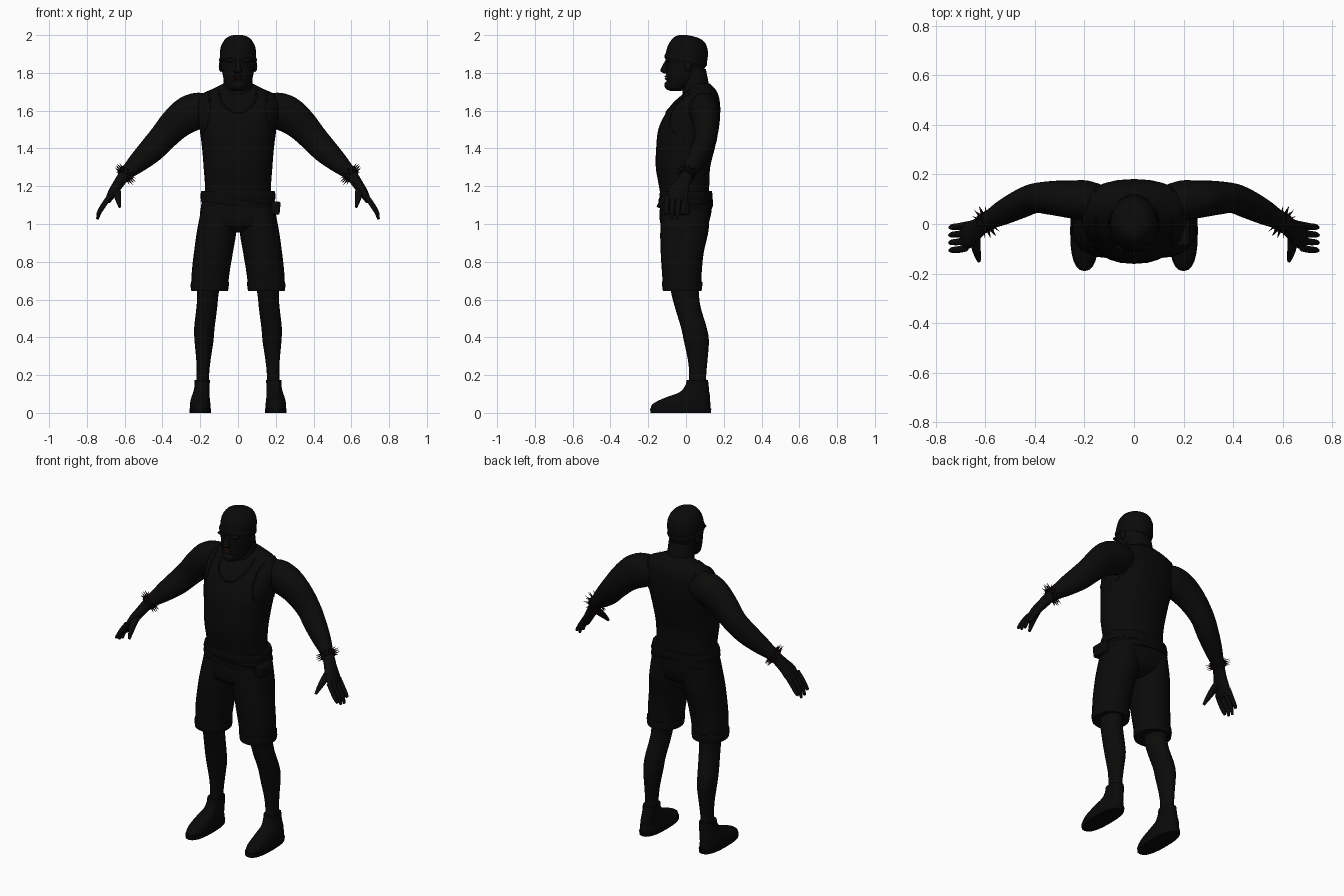
import bpy, bmesh, math
from mathutils import Vector, Matrix
from mathutils.bvhtree import BVHTree

cube = bpy.data.objects.get("Cube")
if cube:
    bpy.data.objects.remove(cube)


def material(name, rgb):
    m = bpy.data.materials.new(name)
    m.use_nodes = True
    m.diffuse_color = (*rgb, 1)
    bsdf = m.node_tree.nodes["Principled BSDF"]
    bsdf.inputs["Base Color"].default_value = (*rgb, 1)
    return m


SKIN = material("dark skin", (.0035, .0032, .003))
CLOTH = material("black cloth", (.003, .003, .003))
LEATHER = material("black leather", (.0026, .0026, .0026))
SPIKE = material("dark red", (.022, .006, .006))
EYE = material("dark teal", (.003, .007, .007))


def finish(name, bm, mat, mirror=False, angle=50):
    bmesh.ops.recalc_face_normals(bm, faces=bm.faces)
    me = bpy.data.meshes.new(name)
    bm.to_mesh(me)
    bm.free()
    ob = bpy.data.objects.new(name, me)
    bpy.context.collection.objects.link(ob)
    me.materials.append(mat)
    if mirror:
        mod = ob.modifiers.new("mirror", 'MIRROR')
        mod.use_mirror_merge = False
    bpy.ops.object.select_all(action='DESELECT')
    ob.select_set(True)
    bpy.context.view_layer.objects.active = ob
    bpy.ops.object.shade_smooth_by_angle(angle=math.radians(angle))
    return ob


def spline(keys, steps):
    # Catmull-Rom through centre and radii
    k = [keys[0]] + keys + [keys[-1]]
    out = []
    for i in range(1, len(k) - 2):
        for s in range(steps):
            t = s / steps
            out.append([.5 * (2*b + (c-a)*t + (2*a-5*b+4*c-d)*t*t + (3*b-a-3*c+d)*t**3)
                        for a, b, c, d in zip(*k[i-1:i+3])])
    return out + [list(keys[-1])]


def loft(name, keys, mat, mirror=False, along=False, sides=24, steps=4, power=1.0, angle=50):
    # elliptical sections, level or square to the path
    path = spline(keys, steps)
    bm = bmesh.new()
    rings = []
    for i, (x, y, z, rx, ry) in enumerate(path):
        u, v = Vector((1, 0, 0)), Vector((0, 1, 0))
        if along:
            t = Vector(path[min(i+1, len(path)-1)][:3]) - Vector(path[max(i-1, 0)][:3])
            t.normalize()
            v = (v - t * v.dot(t)).normalized()
            u = v.cross(t)
        ring = []
        for j in range(sides):
            a = math.tau * j / sides
            c, s = math.cos(a), math.sin(a)
            c, s = math.copysign(abs(c)**power, c), math.copysign(abs(s)**power, s)
            ring.append(bm.verts.new(Vector((x, y, z)) + u*(rx*c) + v*(ry*s)))
        rings.append(ring)
    for a, b in zip(rings, rings[1:]):
        for j in range(sides):
            k = (j + 1) % sides
            bm.faces.new((a[j], a[k], b[k], b[j]))
    bm.faces.new(rings[0])
    bm.faces.new(rings[-1])
    return finish(name, bm, mat, mirror, angle)


def ball(name, loc, size, mat, mirror=False):
    bm = bmesh.new()
    bmesh.ops.create_uvsphere(bm, u_segments=16, v_segments=10, radius=1,
                              matrix=Matrix.Translation(loc) @ Matrix.Diagonal((*size, 1)))
    return finish(name, bm, mat, mirror)


def tube(name, pts, r, mat, mirror=False):
    return loft(name, [(*p, r, r) for p in pts], mat, mirror, True, 8, 4)


# Torso
torso = loft("tank_top", [
    (0, -.005, 1.12, .18, .125), (0, -.01, 1.2, .175, .133), (0, -.016, 1.3, .182, .144),
    (0, -.003, 1.4, .19, .155), (0, .013, 1.5, .203, .16), (0, .035, 1.58, .215, .146),
    (0, .055, 1.64, .215, .125), (0, .075, 1.685, .195, .095), (0, .082, 1.715, .135, .072),
    (0, .08, 1.745, .075, .045)], CLOTH, power=.88)

# Neckline and armhole piping laid on the shirt
tree = BVHTree.FromObject(torso, bpy.context.evaluated_depsgraph_get())


def piping(name, xz, side, mirror):
    pts = []
    for x, z in xz:
        hit = tree.ray_cast(Vector((x, side, z)), Vector((0, -side, 0)))[0]
        if hit:
            pts.append(hit)
    if len(pts) > 2:
        tube(name, pts, .005, CLOTH, mirror)


piping("neckline", [(-.1, 1.71), (-.09, 1.65), (-.05, 1.605), (0, 1.59),
                    (.05, 1.605), (.09, 1.65), (.1, 1.71)], -1, False)
hole = [(.155, 1.695), (.15, 1.65), (.15, 1.58), (.165, 1.52), (.188, 1.48)]
piping("armhole_front", hole, -1, True)
piping("armhole_back", hole, 1, True)

# Neck and head
loft("neck", [(0, .06, 1.62, .085, .08), (0, .053, 1.72, .078, .072),
              (0, .035, 1.82, .075, .07)], SKIN)
loft("head", [(0, -.055, 1.705, .03, .03), (0, -.045, 1.72, .052, .056),
              (0, -.022, 1.76, .073, .08), (0, -.006, 1.81, .085, .1),
              (0, 0, 1.87, .092, .106), (0, .004, 1.93, .088, .1),
              (0, .006, 1.975, .055, .06)], SKIN)
ball("ear", (.09, .012, 1.835), (.012, .02, .03), SKIN, True)
loft("nose", [(0, -.1, 1.865, .01, .01), (0, -.112, 1.83, .015, .017),
              (0, -.115, 1.81, .022, .02), (0, -.105, 1.797, .014, .012)], SKIN)
ball("brow", (.035, -.093, 1.866), (.036, .016, .011), SKIN, True)
ball("eye", (.035, -.09, 1.845), (.015, .012, .008), EYE, True)
ball("beard", (0, -.077, 1.735), (.045, .038, .03), SKIN)
ball("upper_lip", (0, -.098, 1.781), (.028, .015, .007), SPIKE)
ball("lower_lip", (0, -.098, 1.768), (.024, .015, .007), SPIKE)

# Cap, tipped down at the back
cap = loft("cap", [(0, 0, -.012, .094, .11), (0, 0, .03, .096, .111), (0, 0, .07, .09, .103),
                   (0, 0, .105, .07, .082), (0, 0, .122, .042, .05), (0, 0, .127, .008, .01)], CLOTH)
band = loft("cap_band", [(0, 0, -.02, .094, .11), (0, 0, -.005, .1, .115),
                         (0, 0, .012, .096, .112)], CLOTH)
for ob in (cap, band):
    ob.location = (0, 0, 1.872)
    ob.rotation_euler.x = -.2

# Arms down to the palm
loft("arm", [
    (.11, .09, 1.615, .06, .06), (.19, .095, 1.605, .092, .08), (.26, .1, 1.582, .097, .076),
    (.33, .105, 1.53, .086, .069), (.4, .104, 1.455, .074, .06), (.46, .08, 1.39, .068, .057),
    (.53, .045, 1.325, .054, .049), (.597, .008, 1.262, .034, .035), (.635, -.02, 1.21, .028, .042),
    (.665, -.042, 1.165, .024, .055), (.69, -.052, 1.12, .015, .05)], SKIN, True, True)

# Fingers and thumb
for i, (name, tip) in enumerate([("index", 1.05), ("middle", 1.03), ("ring", 1.025), ("little", 1.05)]):
    y = -.097 + .031 * i
    loft(name + "_finger", [(.678, y, 1.15, .013, .014), (.708, y - .006, 1.105, .014, .014),
                            (.733, y - .008, 1.065, .012, .012), (.744, y - .01, tip, .007, .007)],
         SKIN, True, True, 10, 3)
loft("thumb", [(.642, -.03, 1.2, .02, .02), (.64, -.085, 1.16, .02, .02),
               (.632, -.125, 1.12, .014, .014), (.626, -.15, 1.09, .007, .007)],
     SKIN, True, True, 10, 3)

# Spiked wristbands
centre = Vector((.597, .008, 1.265))
axis = Vector((.065, -.035, -.06)).normalized()
ends = [centre - axis * .016, centre + axis * .016]
loft("wristband", [(*p, .041, .041) for p in ends], LEATHER, True, True)
bm = bmesh.new()
e1 = axis.orthogonal().normalized()
for row in (-1, 1):
    for k in range(12):
        d = Matrix.Rotation(math.tau * (k + row * .25) / 12, 3, axis) @ e1
        aim = d.to_track_quat('Z', 'Y').to_matrix().to_4x4()
        bmesh.ops.create_cone(bm, segments=6, radius1=.005, radius2=0, depth=.035, cap_ends=True,
                              matrix=Matrix.Translation(centre + axis * (.008 * row) + d * .055) @ aim)
finish("wristband_spikes", bm, SPIKE, True, 30)

# Shorts
loft("shorts_waist", [(0, 0, 1.175, .186, .128), (0, 0, 1.1, .195, .137), (0, -.005, 1.04, .202, .135),
                      (0, -.01, .99, .19, .12), (0, -.01, .955, .12, .07)], CLOTH, power=.85)
loft("shorts_leg", [(.1, 0, 1.1, .09, .125), (.112, -.008, .97, .104, .128),
                    (.13, -.02, .85, .103, .114), (.145, -.022, .74, .1, .105),
                    (.15, -.02, .65, .094, .1)], CLOTH, True, power=.92)
loft("shorts_hem", [(.149, -.02, .695, .1, .106), (.15, -.02, .67, .101, .106),
                    (.15, -.02, .645, .097, .102)], CLOTH, True, power=.92, steps=2)

# Belts and hip pouch
loft("belt", [(0, 0, 1.125, .196, .137), (0, 0, 1.15, .199, .141), (0, 0, 1.175, .194, .137)],
     LEATHER, power=.85, steps=2)
sling = loft("sling_belt", [(0, 0, -.018, .2, .144), (0, 0, .018, .2, .144)],
             LEATHER, power=.85, steps=1)
sling.location = (.003, -.002, 1.112)
sling.rotation_euler.y = .13
bm = bmesh.new()
bmesh.ops.create_cube(bm, size=1, matrix=Matrix.Translation((.198, -.035, 1.085))
                      @ Matrix.Rotation(.1, 4, 'Y') @ Matrix.Diagonal((.05, .11, .07, 1)))
pouch = finish("hip_pouch", bm, LEATHER)
bev = pouch.modifiers.new("bevel", 'BEVEL')
bev.width, bev.segments = .01, 2

# Lower legs
loft("leg", [(.155, -.015, .72, .065, .08), (.16, -.003, .62, .056, .072), (.166, .012, .55, .055, .068),
             (.178, .042, .45, .054, .068), (.18, .055, .38, .05, .066), (.183, .062, .28, .038, .052),
             (.186, .062, .2, .033, .045), (.188, .06, .12, .035, .05)], SKIN, True)

# Shoes and soles
loft("shoe", [(.2, -.028, .018, .055, .157), (.2, -.026, .04, .055, .157), (.2, -.012, .062, .052, .14),
              (.198, .015, .085, .048, .113), (.194, .045, .11, .043, .078), (.19, .058, .145, .04, .062),
              (.189, .06, .175, .04, .056)], LEATHER, True, power=.85)
loft("sole", [(.2, -.028, 0, .056, .16), (.2, -.028, .022, .058, .162)],
     LEATHER, True, steps=1, power=.8)
